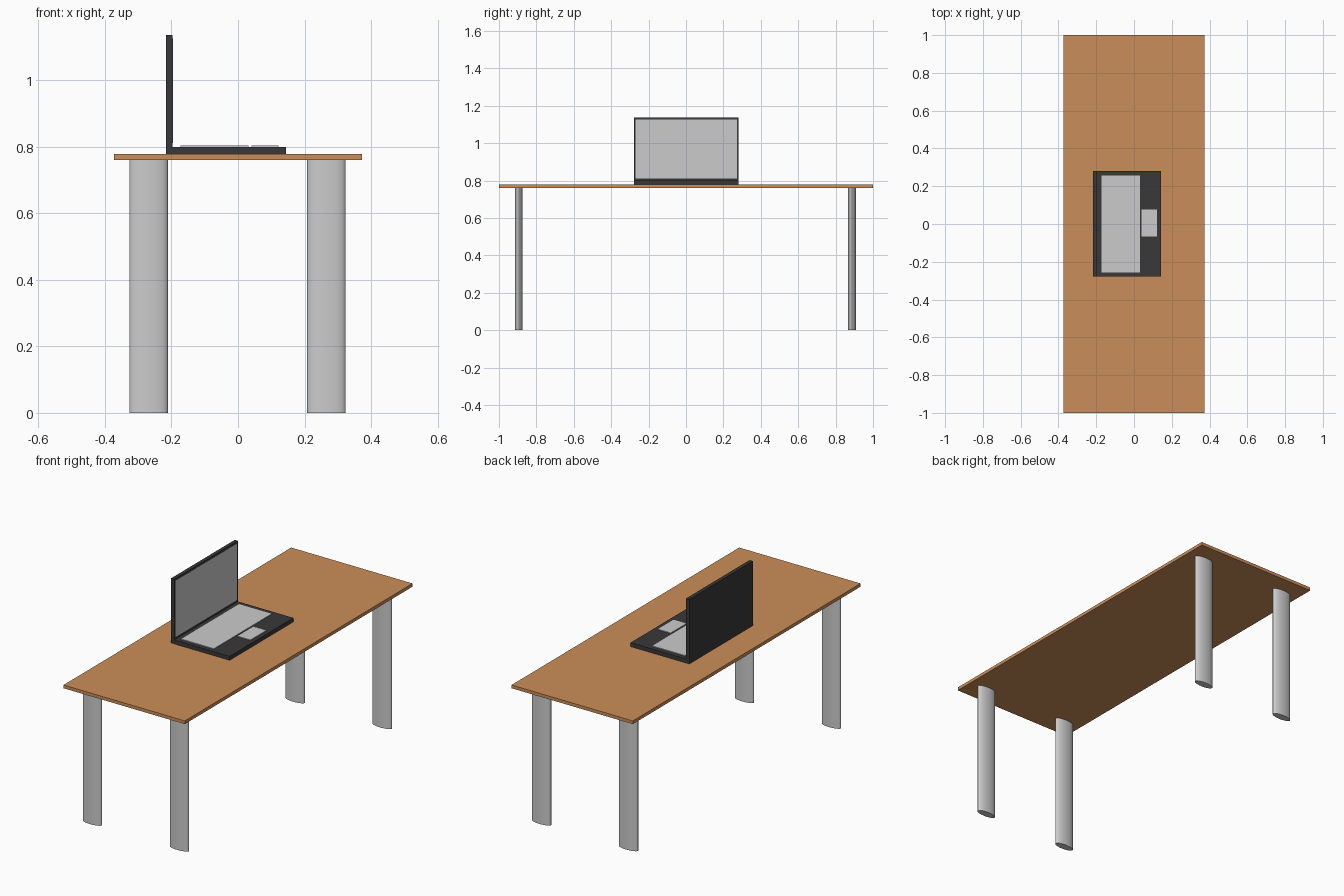
import bpy

if "Cube" in bpy.data.objects:
    bpy.data.objects.remove(bpy.data.objects["Cube"])


def material(name, color):
    mat = bpy.data.materials.new(name)
    mat.diffuse_color = color
    mat.use_nodes = True
    mat.node_tree.nodes["Principled BSDF"].inputs["Base Color"].default_value = mat.diffuse_color
    return mat


wood = material("wood", (0.60, 0.27, 0.10, 1))
dark = material("dark_plastic", (0.04, 0.04, 0.04, 1))


def box(name, x, y, z, mat=None):
    """Box spanning the given (min, max) ranges."""
    bpy.ops.mesh.primitive_cube_add(
        size=1, location=[(a + b) / 2 for a, b in (x, y, z)])
    ob = bpy.context.object
    ob.name = name
    ob.scale = [b - a for a, b in (x, y, z)]
    bpy.ops.object.transform_apply(location=False, rotation=False, scale=True)
    if mat:
        ob.data.materials.append(mat)
    return ob


# Table top
TOP, UNDER = 0.778, 0.76
box("table_top", (-0.373, 0.373), (-1, 1), (UNDER, TOP), wood)

# Four oval legs
for x, side in ((-0.269, "left"), (0.266, "right")):
    for y, end in ((-0.894, "front"), (0.888, "back")):
        bpy.ops.mesh.primitive_cylinder_add(
            vertices=32, radius=1, depth=1, location=(x, y, UNDER / 2))
        leg = bpy.context.object
        leg.name = f"{end}_{side}_leg"
        leg.scale = (0.058, 0.021, UNDER)
        bpy.ops.object.transform_apply(location=False, rotation=False, scale=True)
        bpy.ops.object.shade_smooth_by_angle()

# Open laptop: base, upright lid, and light panels standing slightly proud
DECK = 0.800
box("laptop_base", (-0.197, 0.144), (-0.279, 0.281), (TOP, DECK), dark)
box("laptop_lid", (-0.217, -0.197), (-0.277, 0.281), (TOP, 1.137), dark)
box("laptop_screen", (-0.199, -0.196), (-0.269, 0.272), (0.812, 1.126))
box("laptop_keyboard", (-0.173, 0.031), (-0.256, 0.256), (DECK - 0.002, 0.804))
box("laptop_touchpad", (0.040, 0.122), (-0.065, 0.077), (DECK - 0.002, 0.804))
